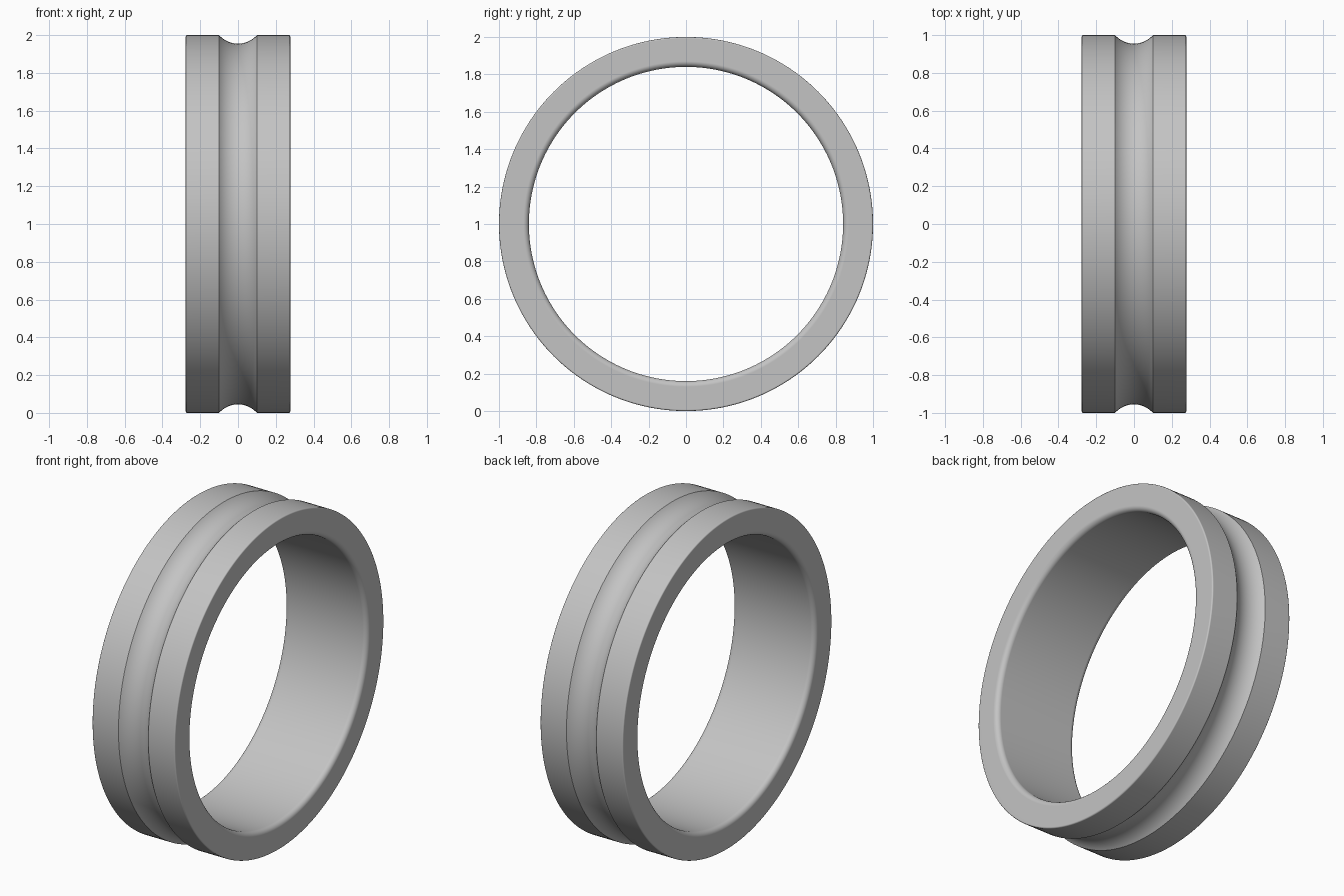
import bpy
import bmesh
from math import pi, sin, cos, asin, radians
from mathutils import Vector

cube = bpy.data.objects.get("Cube")
if cube:
    bpy.data.objects.remove(cube, do_unlink=True)

HALF_WIDTH, OUTER, INNER = 0.277, 1.0, 0.84
GROOVE_HALF, GROOVE_DEPTH = 0.1, 0.045
STEPS = 192


def arc(cx, cr, radius, start, end, count):
    """Points (x, r) along an arc, ends included."""
    angles = [start + (end - start) * i / count for i in range(count + 1)]
    return [(cx + radius * cos(a), cr + radius * sin(a)) for a in angles]


# Cross-section: one half, then its mirror image
inner_round, outer_round = 0.03, 0.008
groove_r = (GROOVE_HALF ** 2 + GROOVE_DEPTH ** 2) / (2 * GROOVE_DEPTH)
sweep = asin(GROOVE_HALF / groove_r)
half = arc(HALF_WIDTH - inner_round, INNER + inner_round, inner_round, -pi / 2, 0, 8)
half += arc(HALF_WIDTH - outer_round, OUTER - outer_round, outer_round, 0, pi / 2, 4)
half += arc(0, OUTER - GROOVE_DEPTH + groove_r, groove_r,
            -pi / 2 + sweep, -pi / 2, 10)
profile = half + [(-x, r) for x, r in reversed(half[:-1])]

# Ring: the closed section turned around the x axis
bm = bmesh.new()
verts = [bm.verts.new((x, 0, r)) for x, r in profile]
edges = [bm.edges.new((v, verts[(i + 1) % len(verts)])) for i, v in enumerate(verts)]
bmesh.ops.spin(bm, geom=verts + edges, cent=(0, 0, 0), axis=(1, 0, 0),
               angle=2 * pi, steps=STEPS, use_merge=False)
bmesh.ops.remove_doubles(bm, verts=bm.verts[:], dist=0.0001)
bmesh.ops.translate(bm, verts=bm.verts[:], vec=Vector((0, 0, OUTER)))
bmesh.ops.recalc_face_normals(bm, faces=bm.faces[:])
mesh = bpy.data.meshes.new("grooved_ring")
bm.to_mesh(mesh)
bm.free()
ring = bpy.data.objects.new("grooved_ring", mesh)
bpy.context.collection.objects.link(ring)

# Plain grey material
grey = bpy.data.materials.new("grey")
grey.use_nodes = True
colour = (0.55, 0.55, 0.55, 1)
grey.diffuse_color = colour
grey.node_tree.nodes["Principled BSDF"].inputs["Base Color"].default_value = colour
mesh.materials.append(grey)

# Smooth shading with crisp groove edges
bpy.ops.object.select_all(action="DESELECT")
ring.select_set(True)
bpy.context.view_layer.objects.active = ring
bpy.ops.object.shade_smooth_by_angle(angle=radians(30))
weighted = ring.modifiers.new("even_normals", "WEIGHTED_NORMAL")
weighted.keep_sharp = True
